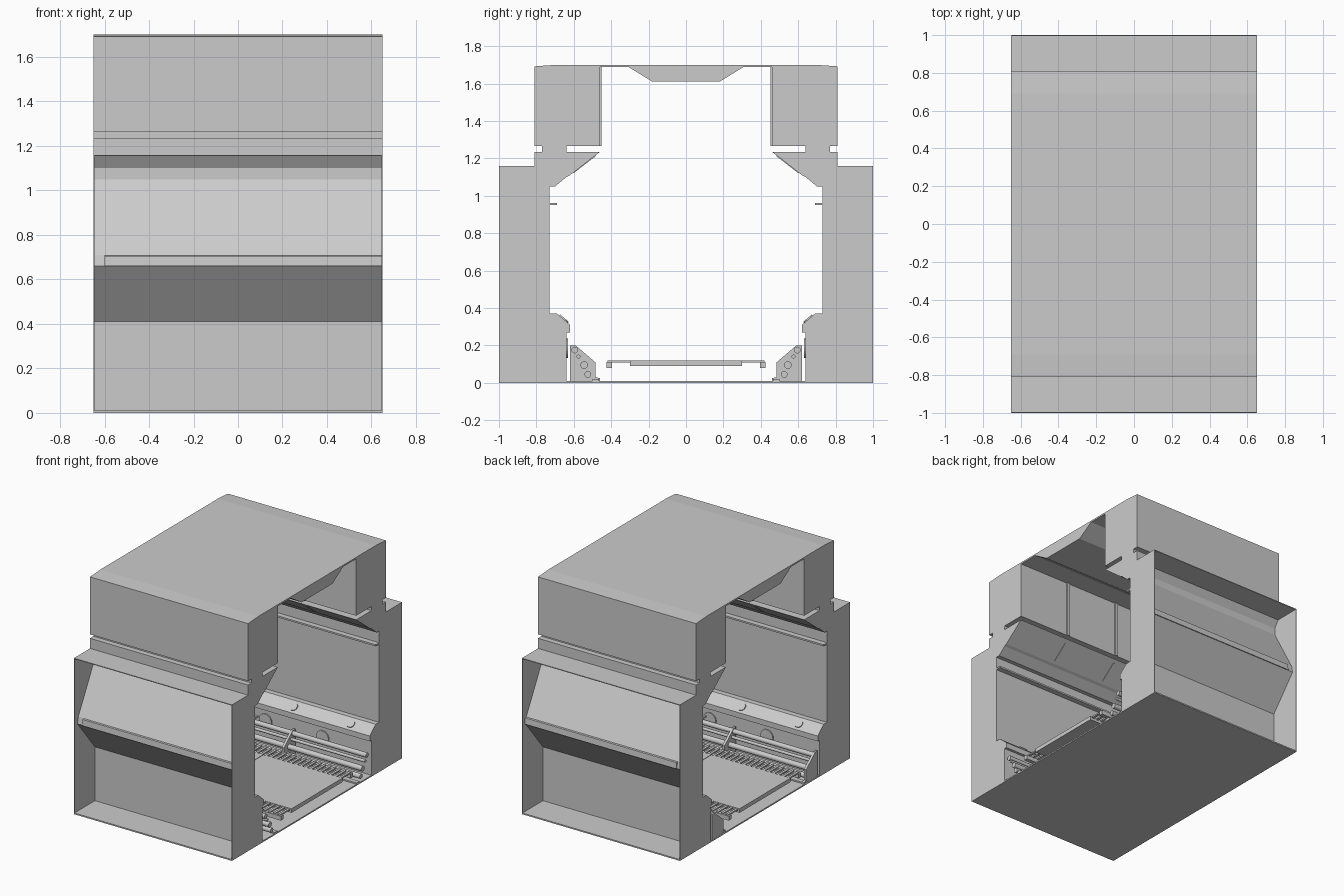
import bpy, bmesh, math

if "Cube" in bpy.data.objects:
    bpy.data.objects.remove(bpy.data.objects["Cube"])

X = 0.65


def finish(bm, name):
    bmesh.ops.recalc_face_normals(bm, faces=bm.faces)
    me = bpy.data.meshes.new(name)
    bm.to_mesh(me)
    bm.free()
    ob = bpy.data.objects.new(name, me)
    bpy.context.collection.objects.link(ob)
    return ob


def add_prism(bm, pts, x0, x1):
    """Extrude a (y, z) outline along x."""
    a = [bm.verts.new((x0, y, z)) for y, z in pts]
    b = [bm.verts.new((x1, y, z)) for y, z in pts]
    n = len(pts)
    bm.faces.new(a)
    bm.faces.new(b[::-1])
    for i in range(n):
        bm.faces.new((a[i], b[i], b[(i + 1) % n], a[(i + 1) % n]))


def prism(name, pts, x0=-X, x1=X):
    bm = bmesh.new()
    add_prism(bm, pts, x0, x1)
    return finish(bm, name)


def rect(y0, y1, z0, z1):
    return [(y0, z0), (y1, z0), (y1, z1), (y0, z1)]


def circle(y, z, r, n=12):
    return [(y + r * math.cos(2 * math.pi * i / n), z + r * math.sin(2 * math.pi * i / n)) for i in range(n)]


def disc(name, x, y, z, r, rot):
    bpy.ops.mesh.primitive_cylinder_add(vertices=20, radius=r, depth=0.012, location=(x, y, z), rotation=(rot, 0, 0))
    bpy.context.object.name = name


# Wall outlines for the +y side: room-facing edge, hull-facing edge, end plate edge
inner = [(0.64, 0.01), (0.64, 0.27), (0.62, 0.27), (0.62, 0.31), (0.69, 0.37), (0.73, 0.37),
         (0.73, 1.05), (0.70, 1.05), (0.64, 1.10), (0.62, 1.11), (0.46, 1.235),
         (0.64, 1.235), (0.64, 1.265), (0.46, 1.265), (0.46, 1.69)]
top = [(0.81, 1.69), (0.81, 1.265), (0.77, 1.265), (0.77, 1.235), (0.81, 1.235)]
hull = [(0.81, 1.16), (0.77, 1.10), (0.77, 1.05), (0.955, 0.71), (0.965, 0.66), (0.76, 0.41), (0.76, 0.01)]
plate = [(0.81, 1.16), (1.0, 1.16), (1.0, 0.01)]
bracket = [(0.46, 0.005), (0.62, 0.005), (0.62, 0.20), (0.59, 0.20), (0.485, 0.11), (0.485, 0.03), (0.46, 0.025)]
pipes = [(0.595, 0.175, 0.018), (0.575, 0.14, 0.011), (0.545, 0.095, 0.020), (0.525, 0.045, 0.018)]

for s, side in ((-1, "front"), (1, "back")):
    def m(pts):
        return [(s * y, z) for y, z in pts]

    # Wall shell with closed end plates and overhanging ledge
    prism(side + "_wall", m(inner + top + hull), -X + 0.002, X - 0.002)
    for x0, x1, e in ((-X, -X + 0.005, "left"), (X - 0.005, X, "right")):
        prism(f"{side}_{e}_end_plate", m(inner + top + plate), x0, x1)
    prism(side + "_ledge", m(rect(0.79, 0.999, 1.154, 1.16)))
    prism(side + "_hull_lip", m([(0.93, 0.712), (0.968, 0.705), (0.972, 0.66), (0.93, 0.66)]), -0.6, 0.645)

    # Handrail shelf
    prism(side + "_rail", m(rect(0.69, 0.735, 0.95, 0.962)))

    # Vertical ribs on the upper cabinets and seams on the sloped panels
    bm = bmesh.new()
    for x in (-0.22, 0.22):
        add_prism(bm, m(rect(0.452, 0.47, 1.265, 1.69)), x - 0.012, x + 0.012)
        add_prism(bm, m([(0.48, 1.214), (0.60, 1.121), (0.61, 1.13), (0.49, 1.224)]), x - 0.004, x + 0.004)
    finish(bm, side + "_cabinet_ribs")

    # Round caps on the skirt
    tilt = s * math.radians(math.degrees(math.atan2(0.07, 0.06)))
    for x in (-0.47, 0.0, 0.47):
        disc(side + "_skirt_cap", x, s * 0.654, 0.341, 0.03, s * math.atan2(0.06, 0.07))
    for x in (-0.22, 0.25):
        disc(side + "_skirt_port", x, s * 0.638, 0.185, 0.052, math.pi / 2)

    # Pipes and their brackets
    for y, z, r in pipes:
        p = prism(side + "_pipe", m(circle(y, z, r)), -X + 0.004, X - 0.004)
        for f in p.data.polygons:
            f.use_smooth = len(f.vertices) == 4
    for x in (-0.64, 0.03):
        prism(side + "_pipe_bracket", m(bracket), x - 0.009, x + 0.009)
    prism(side + "_floor_strip", m(rect(0.465, 0.50, 0.004, 0.02)))

    # Walkway side grating: slats and edge rail
    bm = bmesh.new()
    n = 32
    for i in range(n):
        x = -0.63 + 1.26 * i / (n - 1)
        add_prism(bm, m(rect(0.29, 0.42, 0.108, 0.118)), x - 0.009, x + 0.009)
    finish(bm, side + "_grating_slats")
    prism(side + "_grating_edge", m(rect(0.395, 0.425, 0.08, 0.112)))

# Walkway panels
for x0, x1 in ((-X, -0.002), (0.002, X)):
    prism("walkway_panel", rect(-0.30, 0.30, 0.09, 0.12), x0, x1)

# Base plate, roof and ceiling beam
prism("base_plate", rect(-1, 1, 0, 0.01))
prism("roof", [(-0.81, 1.688), (0.81, 1.688), (0.81, 1.692), (0.69, 1.70), (-0.69, 1.70), (-0.81, 1.692)])
prism("ceiling_beam", [(-0.31, 1.69), (-0.18, 1.61), (0.18, 1.61), (0.31, 1.69)])
